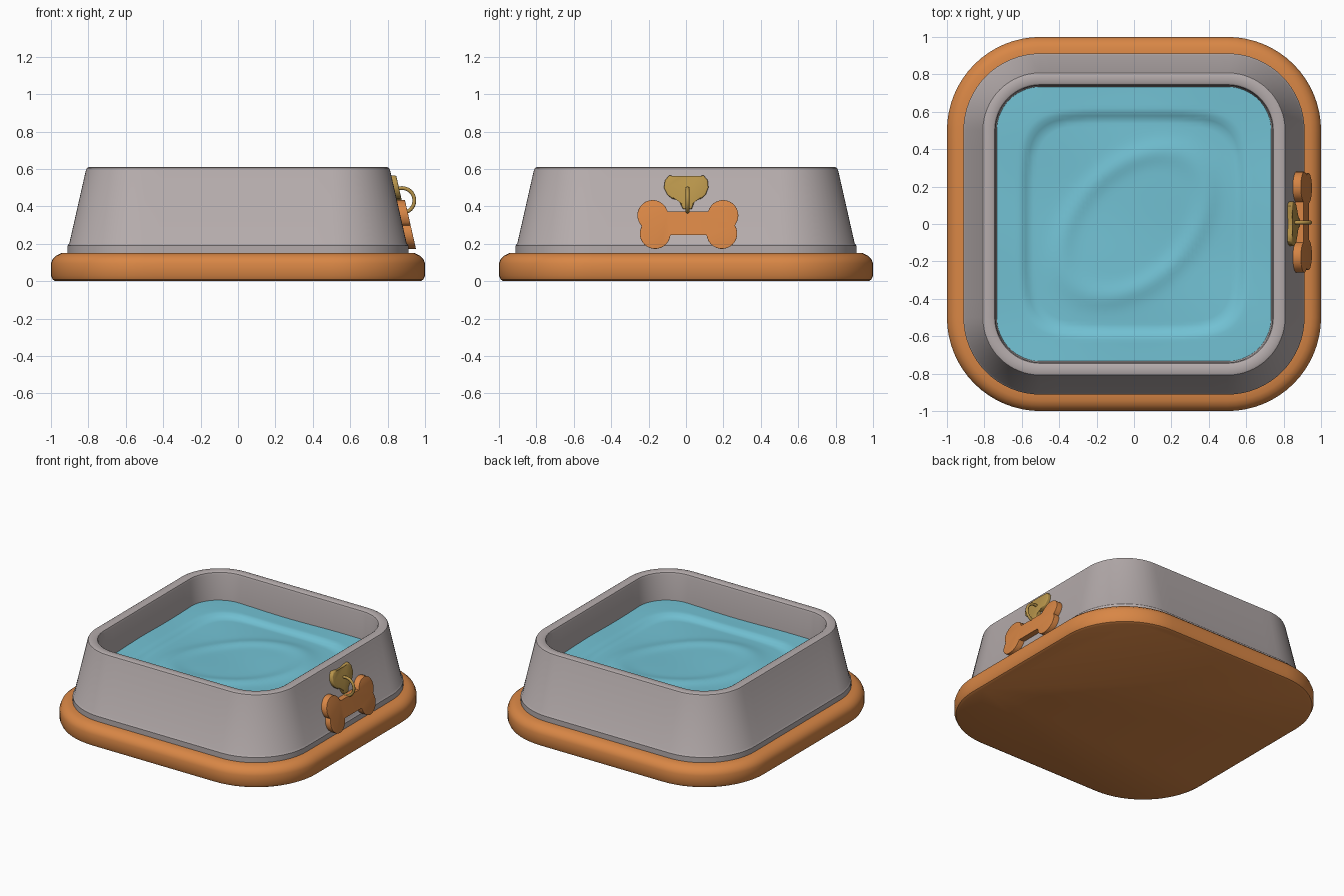
import bpy, bmesh, math

if "Cube" in bpy.data.objects:
    bpy.data.objects.remove(bpy.data.objects["Cube"])

def mat(name, c):
    m = bpy.data.materials.new(name)
    m.diffuse_color = (*c, 1)
    m.use_nodes = True
    m.node_tree.nodes["Principled BSDF"].inputs["Base Color"].default_value = m.diffuse_color
    return m

ORANGE = mat("orange", (0.69, 0.24, 0.06))
GREY = mat("warm grey", (0.46, 0.41, 0.41))
WATER = mat("water blue", (0.17, 0.54, 0.66))
GOLD = mat("gold", (0.48, 0.30, 0.07))

def finish(name, bm, material, angle=35):
    bmesh.ops.recalc_face_normals(bm, faces=bm.faces)
    me = bpy.data.meshes.new(name)
    bm.to_mesh(me)
    bm.free()
    ob = bpy.data.objects.new(name, me)
    bpy.context.collection.objects.link(ob)
    me.materials.append(material)
    bpy.ops.object.select_all(action='DESELECT')
    ob.select_set(True)
    bpy.context.view_layer.objects.active = ob
    bpy.ops.object.shade_smooth_by_angle(angle=math.radians(angle))
    return ob

def rounded_square(half, r, arc=16, side=12):
    """Points of a rounded square, with extra points along the sides."""
    pts, c = [], half - r
    for q in range(4):
        a0 = q * math.pi / 2
        for i in range(arc + 1):
            a = a0 + i / arc * math.pi / 2
            s = a0 + math.pi / 4
            cx = c * math.copysign(1, math.cos(s))
            cy = c * math.copysign(1, math.sin(s))
            pts.append((cx + r * math.cos(a), cy + r * math.sin(a)))
        # straight side to the next corner
        x, y = pts[-1]
        dx, dy = -math.sin(a0 + math.pi / 2), math.cos(a0 + math.pi / 2)
        for i in range(1, side):
            d = 2 * c * i / side
            pts.append((x + dx * d, y + dy * d))
    return pts

def loft(name, profile, material, cap_start=True, cap_end=True, zfun=None):
    """Stack rounded squares given as (half width, corner radius, height)."""
    bm = bmesh.new()
    loops = []
    for half, r, z in profile:
        loops.append([bm.verts.new((x, y, zfun(x, y) if zfun else z))
                      for x, y in rounded_square(half, r)])
    for a, b in zip(loops, loops[1:]):
        n = len(a)
        for i in range(n):
            j = (i + 1) % n
            bm.faces.new((a[i], a[j], b[j], b[i]))
    if cap_start:
        bm.faces.new(loops[0])
    if cap_end:
        bm.faces.new(loops[-1])
    return finish(name, bm, material)

# Base foot with rounded edges
foot = [(0.975, 0), (0.99, 0.008), (1.0, 0.03), (1.0, 0.095), (0.99, 0.12),
        (0.97, 0.138), (0.945, 0.15), (0.90, 0.152)]
loft("base", [(h, h - 0.5, z) for h, z in foot], ORANGE)

# Bowl wall: lip, sloped side, rim and inside
wall = [(0.88, 0.14), (0.912, 0.14), (0.912, 0.19), (0.902, 0.202), (0.813, 0.595),
        (0.808, 0.605), (0.797, 0.61), (0.755, 0.61), (0.745, 0.604), (0.74, 0.59), (0.73, 0.3)]
loft("bowl", [(h, h - 0.5, z) for h, z in wall], GREY)

# Water surface: shallow dish with soft swirls
def smooth(t):
    t = max(0, min(1, t))
    return t * t * (3 - 2 * t)

def water_z(x, y):
    d = (abs(x) ** 5 + abs(y) ** 5) ** 0.2
    z = 0.40 - 0.025 * smooth((0.61 - d) / 0.06)
    z += 0.006 * math.sin(5 * x + 3 * y) * math.sin(6 * y - 2 * x)
    u, v = (x + y) * 0.7071, (y - x) * 0.7071
    ring = math.hypot(u / 0.46, v / 0.30) - 1
    return z + 0.012 * math.exp(-(ring / 0.16) ** 2)

N = 36
loft("water", [(0.737 * (1 - i / N) + 0.005, (0.737 * (1 - i / N) + 0.005) * 0.34, 0)
               for i in range(N + 1)], WATER, cap_start=False, zfun=water_z)

# Plates lying on the sloped right side
def wall_x(z):
    return 0.902 - 0.089 * (z - 0.202) / 0.393

def plate(name, outline, back, front, bevel, material):
    bm = bmesh.new()
    a = [bm.verts.new((wall_x(z) + back, y, z)) for y, z in outline]
    b = [bm.verts.new((wall_x(z) + front, y, z)) for y, z in outline]
    n = len(a)
    for i in range(n):
        bm.faces.new((a[i], a[(i + 1) % n], b[(i + 1) % n], b[i]))
    bm.faces.new(a)
    face = bm.faces.new(b)
    bmesh.ops.bevel(bm, geom=list(face.edges), offset=bevel, segments=3,
                    profile=0.5, affect='EDGES', clamp_overlap=True)
    return finish(name, bm, material, 50)

# Bone tag: four round lobes and a bar
def arc(cy, cz, r, a0, a1, n=16):
    return [(cy + r * math.cos(math.radians(a0 + (a1 - a0) * i / n)),
             cz + r * math.sin(math.radians(a0 + (a1 - a0) * i / n))) for i in range(n + 1)]

bone = (arc(0.192, 0.255, 0.082, -175, 32) + arc(0.198, 0.352, 0.082, -40, 167)
        + arc(-0.178, 0.352, 0.082, 13, 220) + arc(-0.165, 0.255, 0.082, 148, 355))
plate("bone_tag", bone, -0.01, 0.043, 0.01, ORANGE)

# Gold winged holder: two wings and a stem
wings = [(-0.055, 0.562), (-0.09, 0.565), (-0.112, 0.54), (-0.118, 0.50), (-0.10, 0.462),
         (-0.072, 0.44), (-0.035, 0.435), (-0.028, 0.41), (-0.015, 0.385), (0.03, 0.385),
         (0.04, 0.41), (0.045, 0.435), (0.08, 0.44), (0.105, 0.462), (0.12, 0.50),
         (0.116, 0.54), (0.095, 0.565), (0.06, 0.562), (0.03, 0.555), (-0.025, 0.555)]
plate("wing_holder", wings, -0.01, 0.026, 0.008, GOLD)

# Gold ring that carries the bone
bpy.ops.mesh.primitive_torus_add(location=(0.877, 0.008, 0.432), rotation=(math.pi / 2, 0, 0),
                                 major_radius=0.066, minor_radius=0.010,
                                 major_segments=40, minor_segments=12)
ring = bpy.context.object
ring.name = "ring"
ring.data.materials.append(GOLD)
bpy.ops.object.shade_smooth()
